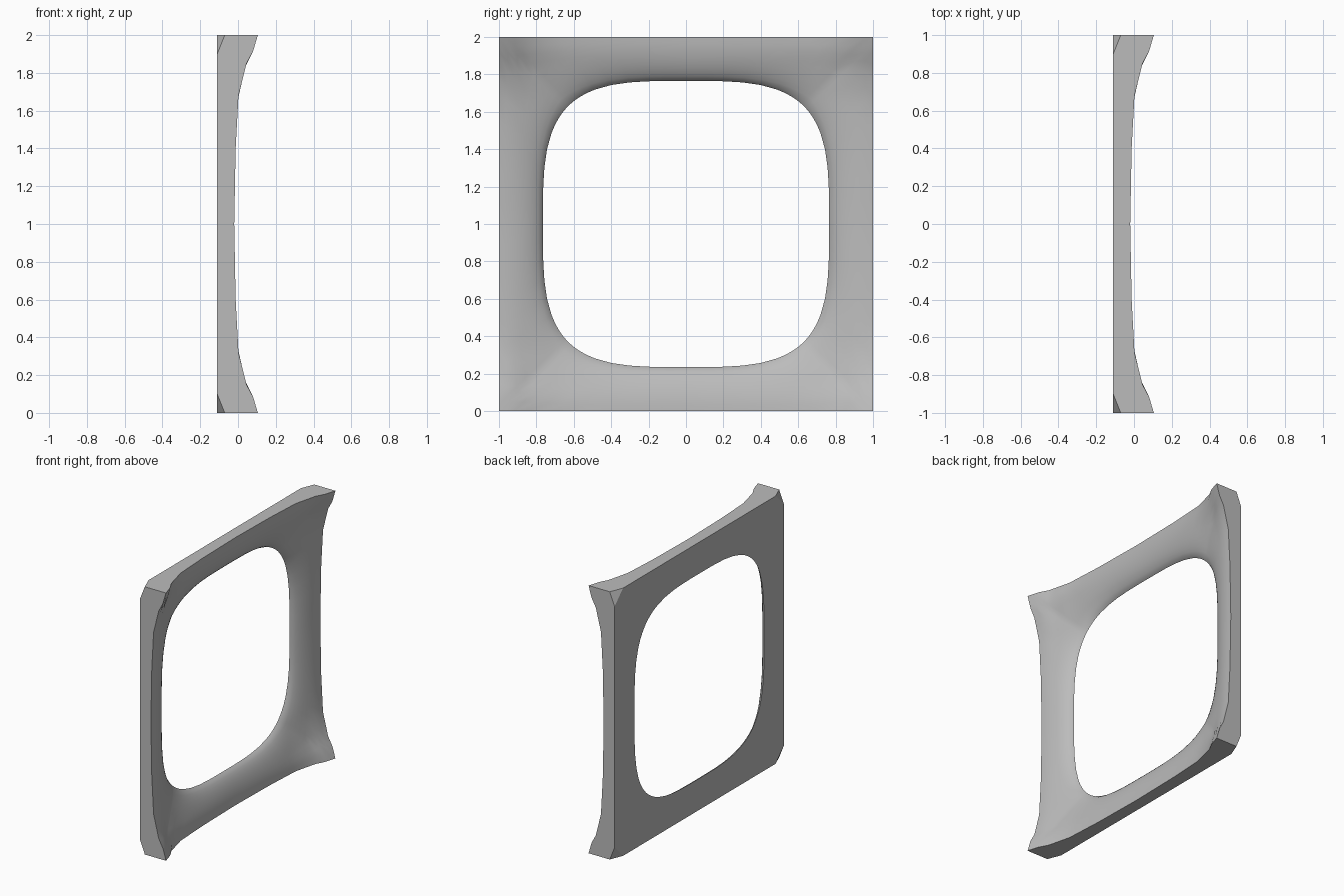
import bpy, bmesh
from math import copysign
from mathutils import Vector

cube = bpy.data.objects.get("Cube")
if cube:
    bpy.data.objects.remove(cube)

BACK, RIM, HORN = -0.11, -0.02, 0.125   # back plane, mid-edge height, extra corner height
HOLE, POWER = 0.765, 3.57               # rounded-square opening
RINGS = 10

# Corner rise along an outer edge: distance from the corner, share of the full rise
RISE = [(0, 1), (0.085, 0.8), (0.15, 0.52), (0.32, 0.18), (0.6, 0.06), (1, 0)]


def rise(d):
    for (d0, r0), (d1, r1) in zip(RISE, RISE[1:]):
        if d <= d1:
            return r0 + (r1 - r0) * (d - d0) / (d1 - d0)
    return 0


def front_point(y, z, t):
    """Point on the scooped face; t runs from the outer edge (0) to the opening (1)."""
    n = (abs(y) ** POWER + abs(z) ** POWER) ** (1 / POWER)
    py, pz = (c + (c / n * HOLE - c) * t for c in (y, z))
    shape = max(0, 1 - t * t) ** 0.65
    horn = HORN * rise(1 - abs(py)) * rise(1 - abs(pz)) * (1 - t ** 3)
    return Vector((BACK + (RIM - BACK) * shape + horn, py, pz))


# Outer square outline, with samples gathered towards the corners
half = [0, 0.13, 0.27, 0.4, 0.54, 0.68, 0.77, 0.85, 0.915, 0.96]
side = [-1] + [-s for s in reversed(half[1:])] + half
outline = []
for k in range(4):
    for s in side:
        y, z = s, -1
        for _ in range(k):
            y, z = -z, y
        outline.append((y, z))
count = len(outline)

bm = bmesh.new()
steps = [1 - (1 - i / RINGS) ** 1.4 for i in range(RINGS + 1)]
loops = [[bm.verts.new(front_point(y, z, t)) for y, z in outline] for t in steps]
back_loop = [bm.verts.new((BACK, y, z)) for y, z in outline]


def bridge(a, b, smooth):
    for i in range(count):
        j = (i + 1) % count
        face = bm.faces.new((a[i], a[j], b[j], b[i]))
        face.smooth = smooth


# Scooped face, outer side walls and flat back
for a, b in zip(loops, loops[1:]):
    bridge(a, b, True)
bridge(back_loop, loops[0], False)
bridge(loops[-1], back_loop, False)

# Chamfer the four back corners
for sy in (-1, 1):
    for sz in (-1, 1):
        cut = bmesh.ops.bisect_plane(
            bm, geom=bm.verts[:] + bm.edges[:] + bm.faces[:],
            plane_co=(-0.07, sy, sz), plane_no=Vector((-25, 10 * sy, 10 * sz)).normalized(),
            clear_outer=True)
        edges = [e for e in cut["geom_cut"] if isinstance(e, bmesh.types.BMEdge)]
        for face in bmesh.ops.edgenet_fill(bm, edges=edges)["faces"]:
            face.smooth = False
bmesh.ops.recalc_face_normals(bm, faces=bm.faces[:])

mesh = bpy.data.meshes.new("window_frame")
bm.to_mesh(mesh)
bm.free()
frame = bpy.data.objects.new("window_frame", mesh)
frame.location.z = 1
bpy.context.collection.objects.link(frame)

# Plain grey finish
grey = bpy.data.materials.new("plain_grey")
grey.use_nodes = True
colour = (0.5, 0.5, 0.5, 1)
grey.diffuse_color = colour
grey.node_tree.nodes["Principled BSDF"].inputs["Base Color"].default_value = colour
mesh.materials.append(grey)
